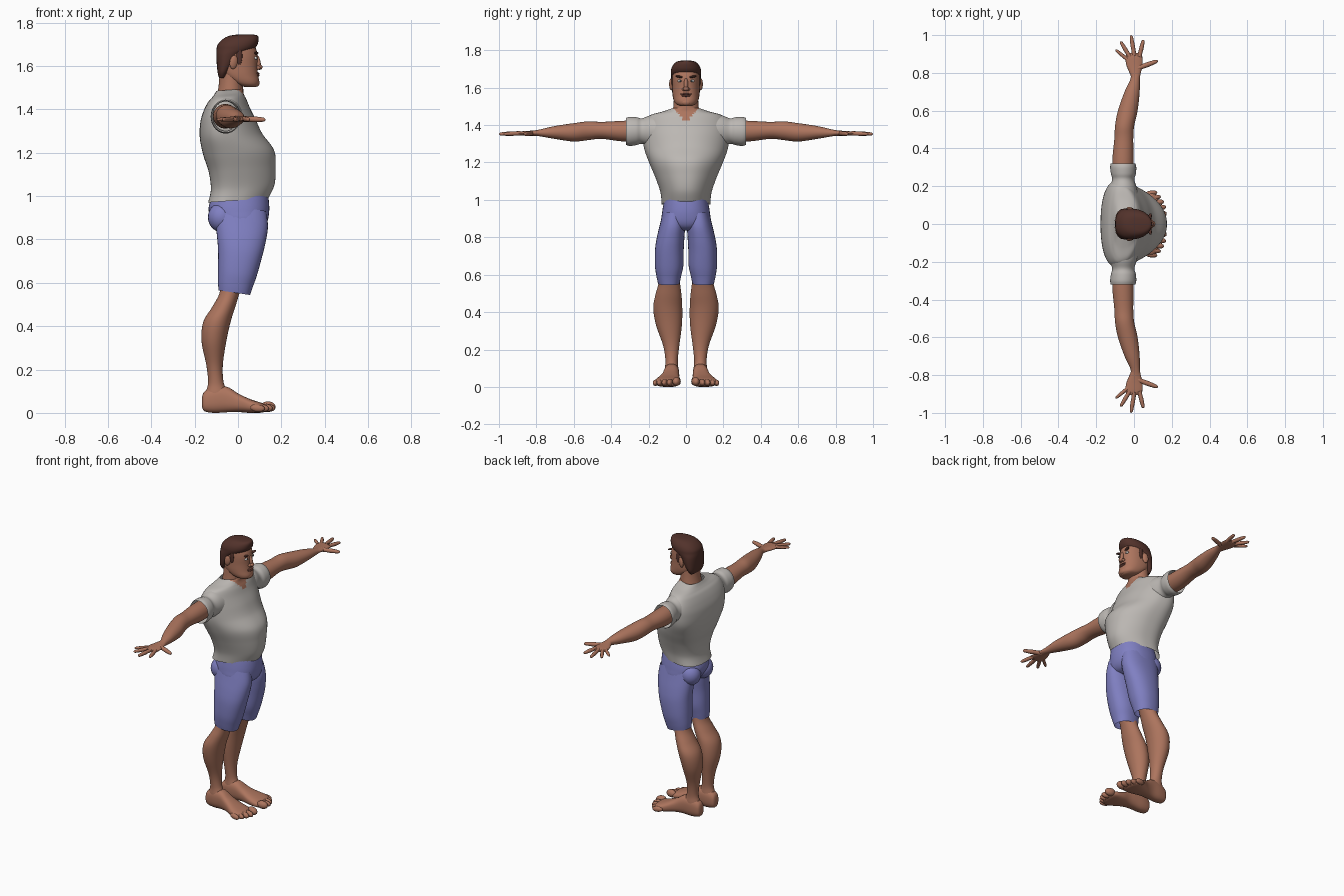
import bpy, bmesh, math
from mathutils import Vector, Matrix


def mat(name, r, g, b):
    m = bpy.data.materials.new(name)
    m.diffuse_color = (r, g, b, 1)
    return m


SKIN = mat("skin", 0.42, 0.178, 0.112)
SHIRT = mat("shirt_grey", 0.50, 0.475, 0.45)
SHORTS = mat("shorts_blue", 0.215, 0.215, 0.54)
HAIR = mat("hair_brown", 0.085, 0.032, 0.024)
LIPS = mat("lips", 0.20, 0.075, 0.055)
WHITE = mat("eye_white", 0.75, 0.73, 0.70)
IRIS = mat("iris", 0.05, 0.07, 0.08)


def finish(name, bm, material, mirror):
    bmesh.ops.recalc_face_normals(bm, faces=bm.faces)
    me = bpy.data.meshes.new(name)
    bm.to_mesh(me)
    bm.free()
    me.materials.append(material)
    for p in me.polygons:
        p.use_smooth = True
    me.set_sharp_from_angle(angle=math.radians(55))
    ob = bpy.data.objects.new(name, me)
    bpy.context.collection.objects.link(ob)
    if mirror:
        mod = ob.modifiers.new("mirror", 'MIRROR')
        mod.use_axis = (False, True, False)
    return ob


def smooth_rows(rows, steps):
    """Catmull-Rom interpolation of every column."""
    out = []
    for i in range(len(rows) - 1):
        p0, p1, p2 = rows[max(i - 1, 0)], rows[i], rows[i + 1]
        p3 = rows[min(i + 2, len(rows) - 1)]
        for s in range(steps):
            t = s / steps
            out.append([0.5 * (2 * b + (c - a) * t + (2 * a - 5 * b + 4 * c - d) * t * t
                               + (3 * b - a - 3 * c + d) * t ** 3)
                        for a, b, c, d in zip(p0, p1, p2, p3)])
    return out + [list(rows[-1])]


def loft(name, axis, rows, material, mirror=False, caps=True, power=1.0, egg=0.0,
         tilt=0.0, matrix=None, n=36, steps=5):
    """Rows are (position on axis, a min, a max, b min, b max) of rounded sections."""
    bm = bmesh.new()
    rings = []
    for t, a0, a1, b0, b1 in smooth_rows(rows, steps):
        ring = []
        for i in range(n):
            c, s = math.cos(2 * math.pi * i / n), math.sin(2 * math.pi * i / n)
            c2 = math.copysign(abs(c) ** power, c)
            s2 = math.copysign(abs(s) ** power, s) * (1 - egg * c)
            a = (a0 + a1) / 2 + (a1 - a0) / 2 * c2
            b = (b0 + b1) / 2 + (b1 - b0) / 2 * s2
            q = t + tilt * a
            co = Vector({'x': (q, a, b), 'y': (a, q, b), 'z': (a, b, q)}[axis])
            ring.append(bm.verts.new(matrix @ co if matrix else co))
        rings.append(ring)
    for r0, r1 in zip(rings, rings[1:]):
        for i in range(n):
            j = (i + 1) % n
            bm.faces.new((r0[i], r0[j], r1[j], r1[i]))
    if caps:
        bm.faces.new(rings[0][::-1])
        bm.faces.new(rings[-1])
    return finish(name, bm, material, mirror)


def ball(name, loc, size, material, mirror=False, rot=(0, 0, 0)):
    bm = bmesh.new()
    bmesh.ops.create_uvsphere(bm, u_segments=20, v_segments=14, radius=1)
    m = Matrix.Translation(loc)
    for ang, ax in zip(rot, 'XYZ'):
        m = m @ Matrix.Rotation(ang, 4, ax)
    bm.transform(m @ Matrix.Diagonal((*size, 1)))
    return finish(name, bm, material, mirror)


def finger(name, p, q, r):
    p, q = Vector(p), Vector(q)
    d = q - p
    L = d.length
    prof = [(0, 1.1), (0.3, 1.0), (0.5, 1.05), (0.75, 0.9), (0.93, 0.7), (1, 0.1)]
    m = Matrix.Translation(p) @ d.to_track_quat('Z', 'Y').to_matrix().to_4x4()
    loft(name, 'z', [(L * t, -r * k, r * k, -r * k, r * k) for t, k in prof], SKIN,
         mirror=True, matrix=m, n=12, steps=3)


def sym(rows):
    """Expand (z, x back, x front, half width) to full rows."""
    return [(z, a, b, -w, w) for z, a, b, w in rows]


# shirt body with V neck
shirt = loft("shirt", 'z', sym([
    (0.98, -0.138, 0.14, 0.127), (1.04, -0.125, 0.168, 0.132), (1.12, -0.135, 0.174, 0.158),
    (1.20, -0.16, 0.166, 0.19), (1.28, -0.176, 0.112, 0.217), (1.35, -0.174, 0.08, 0.224),
    (1.40, -0.16, 0.056, 0.222), (1.44, -0.14, 0.04, 0.205), (1.46, -0.122, 0.03, 0.18),
    (1.475, -0.11, 0.025, 0.125), (1.492, -0.1, 0.024, 0.075)]),
    SHIRT, caps=False, power=0.85, egg=0.24, tilt=0.07, n=72, steps=8)
shirt.data.materials.append(SKIN)
for p in shirt.data.polygons:
    if p.center.x > -0.03 and p.center.z > 1.415 + 1.1 * abs(p.center.y):
        p.material_index = 1

# sleeves
loft("sleeves", 'y', [
    (0.13, -0.15, 0.03, 1.27, 1.455), (0.19, -0.13, 0.015, 1.285, 1.452),
    (0.235, -0.116, 0.002, 1.30, 1.436), (0.265, -0.122, 0.01, 1.293, 1.442),
    (0.30, -0.126, 0.012, 1.288, 1.444), (0.32, -0.123, 0.008, 1.294, 1.438)],
    SHIRT, mirror=True, caps=False)

# arms and palms
loft("arms", 'y', [
    (0.20, -0.11, -0.005, 1.315, 1.425), (0.33, -0.115, -0.002, 1.312, 1.423),
    (0.45, -0.104, -0.004, 1.326, 1.417), (0.52, -0.10, 0.001, 1.32, 1.42),
    (0.60, -0.085, 0.019, 1.312, 1.41), (0.70, -0.05, 0.03, 1.326, 1.395),
    (0.77, -0.018, 0.031, 1.338, 1.379), (0.80, -0.024, 0.036, 1.342, 1.373),
    (0.84, -0.04, 0.044, 1.343, 1.369), (0.885, -0.046, 0.044, 1.344, 1.366),
    (0.905, -0.035, 0.034, 1.349, 1.361)], SKIN, mirror=True)

# fingers and thumb
for nm, p, q, r in [("little_fingers", (-0.034, 0.87), (-0.097, 0.922), 0.009),
                    ("ring_fingers", (-0.022, 0.885), (-0.072, 0.967), 0.0105),
                    ("middle_fingers", (0.002, 0.89), (-0.016, 1.0), 0.011),
                    ("index_fingers", (0.028, 0.885), (0.05, 0.975), 0.011),
                    ("thumbs", (0.02, 0.825), (0.127, 0.864), 0.0125)]:
    finger(nm, (*p, 1.356), (*q, 1.352), r)

# shorts: seat, legs, buttocks
loft("shorts_seat", 'z', sym([
    (1.02, -0.115, 0.135, 0.112), (0.98, -0.128, 0.142, 0.12), (0.93, -0.135, 0.144, 0.128),
    (0.88, -0.11, 0.135, 0.13), (0.85, -0.08, 0.115, 0.09), (0.835, -0.04, 0.08, 0.04)]),
    SHORTS, power=0.88)
loft("shorts_legs", 'z', [
    (0.95, -0.10, 0.13, 0.01, 0.12), (0.88, -0.105, 0.138, 0.004, 0.137),
    (0.81, -0.098, 0.128, 0.008, 0.154), (0.74, -0.092, 0.112, 0.012, 0.165),
    (0.65, -0.092, 0.088, 0.014, 0.166), (0.59, -0.092, 0.068, 0.026, 0.158),
    (0.552, -0.09, 0.056, 0.034, 0.15)],
    SHORTS, mirror=True, caps=False, power=0.88, tilt=-0.15)
ball("buttocks", (-0.075, 0.062, 0.902), (0.064, 0.062, 0.068), SHORTS, True)

# lower legs
loft("legs", 'z', [
    (0.66, -0.075, 0.05, 0.035, 0.14), (0.56, -0.083, 0.01, 0.032, 0.146),
    (0.49, -0.118, -0.012, 0.024, 0.164), (0.42, -0.16, -0.034, 0.02, 0.175),
    (0.33, -0.168, -0.054, 0.022, 0.16), (0.22, -0.146, -0.07, 0.036, 0.122),
    (0.14, -0.138, -0.066, 0.044, 0.11), (0.09, -0.15, -0.045, 0.04, 0.114),
    (0.05, -0.15, -0.04, 0.042, 0.112)], SKIN, mirror=True)

# feet
loft("feet", 'x', [
    (-0.166, 0.06, 0.09, 0.03, 0.07), (-0.155, 0.046, 0.106, 0.008, 0.098),
    (-0.11, 0.037, 0.116, 0.0, 0.122), (-0.05, 0.036, 0.12, 0.003, 0.12),
    (0.0, 0.036, 0.132, 0.004, 0.09), (0.05, 0.03, 0.155, 0.0, 0.066),
    (0.09, 0.028, 0.168, 0.0, 0.052), (0.115, 0.032, 0.155, 0.002, 0.044),
    (0.13, 0.04, 0.13, 0.008, 0.034)], SKIN, mirror=True, power=0.8)

# toes, from big to little
for i, (x, y, r) in enumerate([(0.14, 0.051, 0.021), (0.137, 0.086, 0.0155), (0.126, 0.114, 0.0155),
                               (0.109, 0.14, 0.0145), (0.09, 0.163, 0.014)]):
    ball(f"toes_{i + 1}", (x, y, r + 0.008), (0.034, r, r + 0.003), SKIN, True, (0, 0.1, 0.15))

# neck and head
loft("neck", 'z', sym([(1.40, -0.115, 0.03, 0.08), (1.46, -0.098, 0.026, 0.072),
                       (1.52, -0.088, 0.024, 0.066), (1.58, -0.085, 0.03, 0.064)]), SKIN)
loft("head", 'z', sym([
    (1.502, 0.035, 0.083, 0.03), (1.512, 0.0, 0.094, 0.052), (1.53, -0.035, 0.098, 0.064),
    (1.56, -0.07, 0.092, 0.071), (1.60, -0.085, 0.089, 0.073), (1.65, -0.09, 0.09, 0.074),
    (1.69, -0.085, 0.078, 0.07), (1.72, -0.06, 0.05, 0.05)]), SKIN, power=0.82, egg=0.15)

# hair cap with a raised front
loft("hair", 'z', sym([
    (1.545, -0.088, -0.055, 0.055), (1.57, -0.094, -0.04, 0.072), (1.61, -0.098, -0.01, 0.079),
    (1.65, -0.10, 0.022, 0.081), (1.675, -0.099, 0.07, 0.081), (1.695, -0.095, 0.088, 0.08),
    (1.715, -0.08, 0.094, 0.073), (1.733, -0.055, 0.094, 0.058), (1.742, -0.025, 0.085, 0.04),
    (1.745, 0.01, 0.06, 0.015)]), HAIR, power=0.88, egg=0.08)
ball("sideburns", (0.006, 0.072, 1.645), (0.014, 0.006, 0.04), HAIR, True)

# face details
ball("ears", (-0.02, 0.079, 1.617), (0.019, 0.01, 0.032), SKIN, True, (0, 0.15, -0.3))
ball("nose_bridge", (0.092, 0, 1.618), (0.012, 0.011, 0.034), SKIN, False, (0, -0.2, 0))
ball("nose_tip", (0.099, 0, 1.594), (0.014, 0.015, 0.012), SKIN)
ball("nostrils", (0.092, 0.013, 1.591), (0.011, 0.008, 0.009), SKIN, True)
ball("chin", (0.085, 0, 1.522), (0.015, 0.028, 0.018), SKIN)
ball("eyes", (0.079, 0.031, 1.636), (0.009, 0.015, 0.0075), WHITE, True, (0, 0, -0.25))
ball("irises", (0.086, 0.030, 1.636), (0.0035, 0.0055, 0.006), IRIS, True)
ball("eyebrows", (0.083, 0.034, 1.658), (0.010, 0.024, 0.006), HAIR, True, (0.2, 0, -0.25))
ball("upper_lip", (0.09, 0, 1.566), (0.009, 0.03, 0.005), LIPS)
ball("lower_lip", (0.091, 0, 1.557), (0.009, 0.025, 0.006), LIPS)
